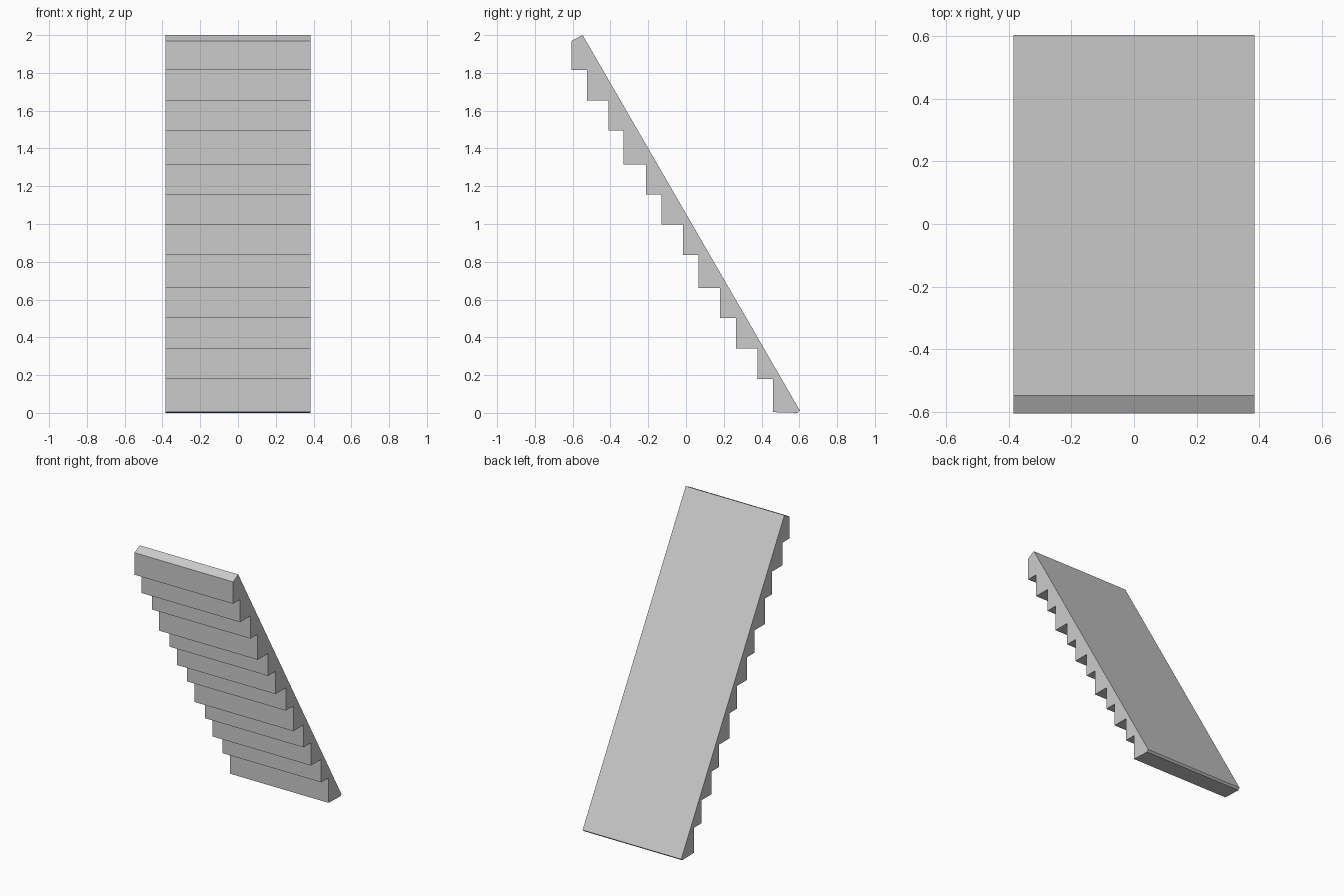
import bpy
import bmesh

cube = bpy.data.objects.get("Cube")
if cube:
    bpy.data.objects.remove(cube, do_unlink=True)

HALF_WIDTH = 0.385

# Front position and underside height of each step, top to bottom
steps = [(-0.605, 1.815), (-0.525, 1.655), (-0.41, 1.495), (-0.33, 1.315),
         (-0.213, 1.157), (-0.131, 0.997), (-0.017, 0.837), (0.067, 0.66),
         (0.181, 0.502), (0.264, 0.342), (0.378, 0.18), (0.46, 0.004)]

# Side profile: sloping back, slanted cap, then the stepped front
profile = [(0.603, 0.012), (-0.547, 2.0), (-0.605, 1.97)]
for i, (y, z) in enumerate(steps):
    if i:
        profile.append((y, steps[i - 1][1]))
    profile.append((y, z))
profile.append((0.59, 0.0))

# Extrude the profile across the width
bm = bmesh.new()
side = bm.faces.new([bm.verts.new((-HALF_WIDTH, y, z)) for y, z in profile])
sweep = bmesh.ops.extrude_face_region(bm, geom=[side], use_keep_orig=True)
moved = [v for v in sweep["geom"] if isinstance(v, bmesh.types.BMVert)]
bmesh.ops.translate(bm, verts=moved, vec=(2 * HALF_WIDTH, 0, 0))
bmesh.ops.recalc_face_normals(bm, faces=bm.faces)
mesh = bpy.data.meshes.new("stepped_slab")
bm.to_mesh(mesh)
bm.free()

# Plain grey material
grey = bpy.data.materials.new("light_grey")
grey.use_nodes = True
colour = (0.6, 0.6, 0.6, 1)
grey.diffuse_color = colour
grey.node_tree.nodes["Principled BSDF"].inputs["Base Color"].default_value = colour
mesh.materials.append(grey)

slab = bpy.data.objects.new("stepped_slab", mesh)
bpy.context.collection.objects.link(slab)
